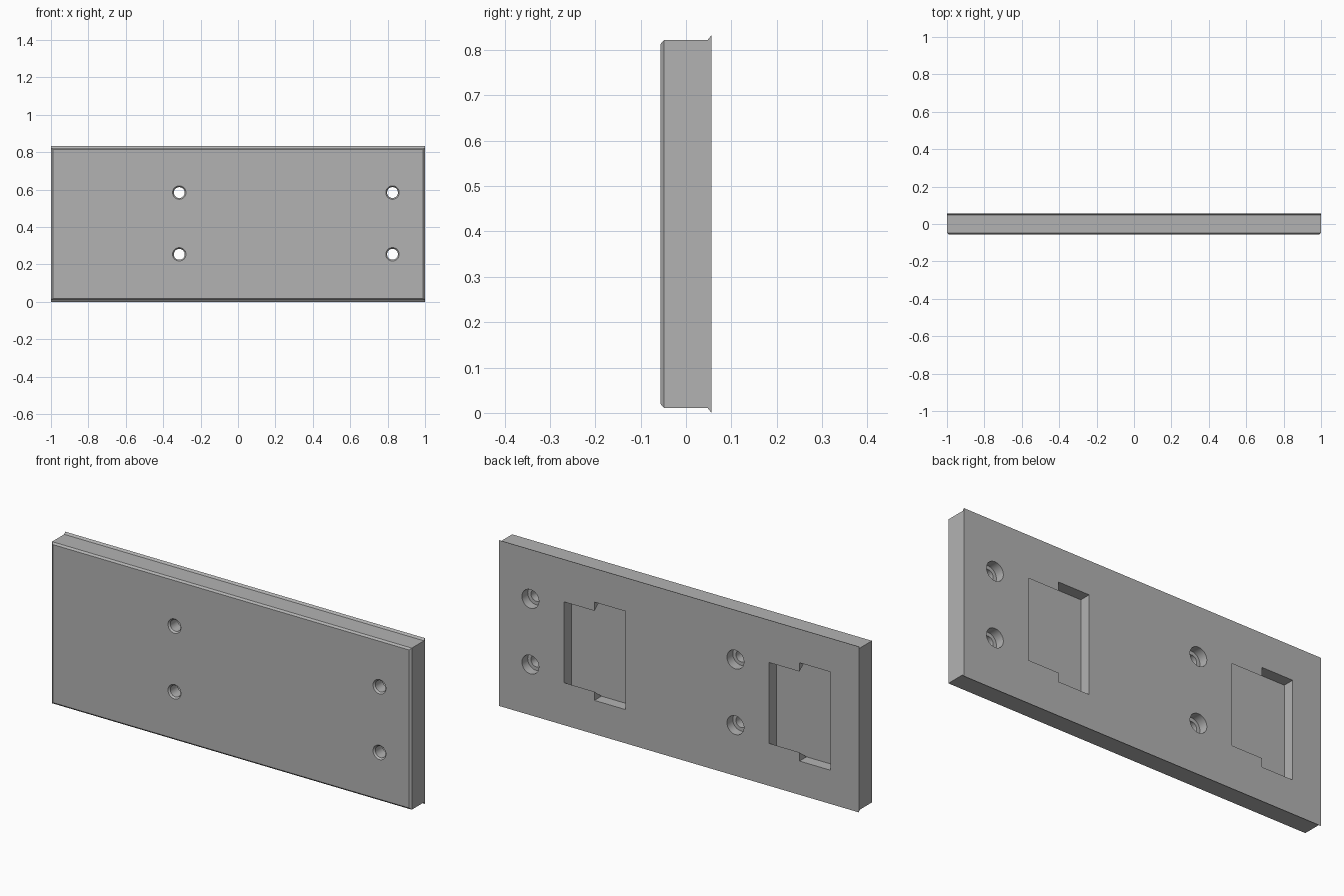
import bpy
import bmesh
import math

cube = bpy.data.objects.get("Cube")
if cube:
    bpy.data.objects.remove(cube, do_unlink=True)

MID = 0.4165     # height of the plate's centre line
BACK = 0.056     # y of the back face
FLOOR = 0.0      # y of the pocket floors

grey = bpy.data.materials.new("plain grey")
grey.use_nodes = True
grey.diffuse_color = (0.45, 0.45, 0.45, 1)
grey.node_tree.nodes["Principled BSDF"].inputs["Base Color"].default_value = (0.45, 0.45, 0.45, 1)


def loft(name, rings):
    """Closed solid skinned through rings of equal point count."""
    bm = bmesh.new()
    loops = [[bm.verts.new(p) for p in ring] for ring in rings]
    n = len(loops[0])
    for a, b in zip(loops, loops[1:]):
        for i in range(n):
            j = (i + 1) % n
            bm.faces.new((a[i], a[j], b[j], b[i]))
    bm.faces.new(loops[0])
    bm.faces.new(loops[-1])
    bmesh.ops.recalc_face_normals(bm, faces=bm.faces)
    mesh = bpy.data.meshes.new(name)
    bm.to_mesh(mesh)
    bm.free()
    mesh.materials.append(grey)
    obj = bpy.data.objects.new(name, mesh)
    bpy.context.collection.objects.link(obj)
    return obj


def rect(y, x0, x1, half):
    return [(x0, y, MID - half), (x1, y, MID - half), (x1, y, MID + half), (x0, y, MID + half)]


def circle(y, r, cx, cz, n=40):
    return [(cx + r * math.cos(math.tau * i / n), y, cz + r * math.sin(math.tau * i / n))
            for i in range(n)]


# Plate: bevelled front edges, thin flared lip along the back top and bottom
plate = loft("mounting_plate", [
    rect(y, -hx, hx, hz) for y, hx, hz in
    ((-BACK, 0.99, 0.397), (-0.048, 1, 0.406), (0.048, 1, 0.406), (BACK, 1, MID))])

cutters = []
for shift in (0, -1.14):
    # Pocket: open entry, then a dovetail that widens toward its floor
    left, step, right = 0.638 + shift, 0.47 + shift, 0.298 + shift
    cutters.append(loft("pocket_entry_cutter", [
        rect(y, right, step, 0.247) for y in (FLOOR, 0.1)]))
    slope = (0.247 - 0.203) / (BACK - FLOOR)
    cutters.append(loft("pocket_dovetail_cutter", [
        rect(y, step - 0.02, left, 0.247 - slope * (y - FLOOR)) for y in (FLOOR, 0.07)]))
    # Screw holes: bevelled mouth at the front, counterbore at the back
    for dz in (-0.165, 0.165):
        cutters.append(loft("screw_hole_cutter", [
            circle(y, r, 0.826 + shift, MID + 0.003 + dz) for y, r in
            ((-0.1, 0.036), (-BACK, 0.036), (-0.048, 0.029), (0.01, 0.029),
             (0.01, 0.047), (0.1, 0.047))]))

for cutter in cutters:
    mod = plate.modifiers.new(cutter.name, "BOOLEAN")
    mod.operation = "DIFFERENCE"
    mod.solver = "EXACT"
    mod.object = cutter

# Bake the cuts and drop the cutters
graph = bpy.context.evaluated_depsgraph_get()
result = bpy.data.meshes.new_from_object(plate.evaluated_get(graph))
plate.modifiers.clear()
plate.data = result
for cutter in cutters:
    bpy.data.objects.remove(cutter, do_unlink=True)

bpy.ops.object.select_all(action="DESELECT")
plate.select_set(True)
bpy.context.view_layer.objects.active = plate
bpy.ops.object.shade_smooth_by_angle(angle=math.radians(25))
